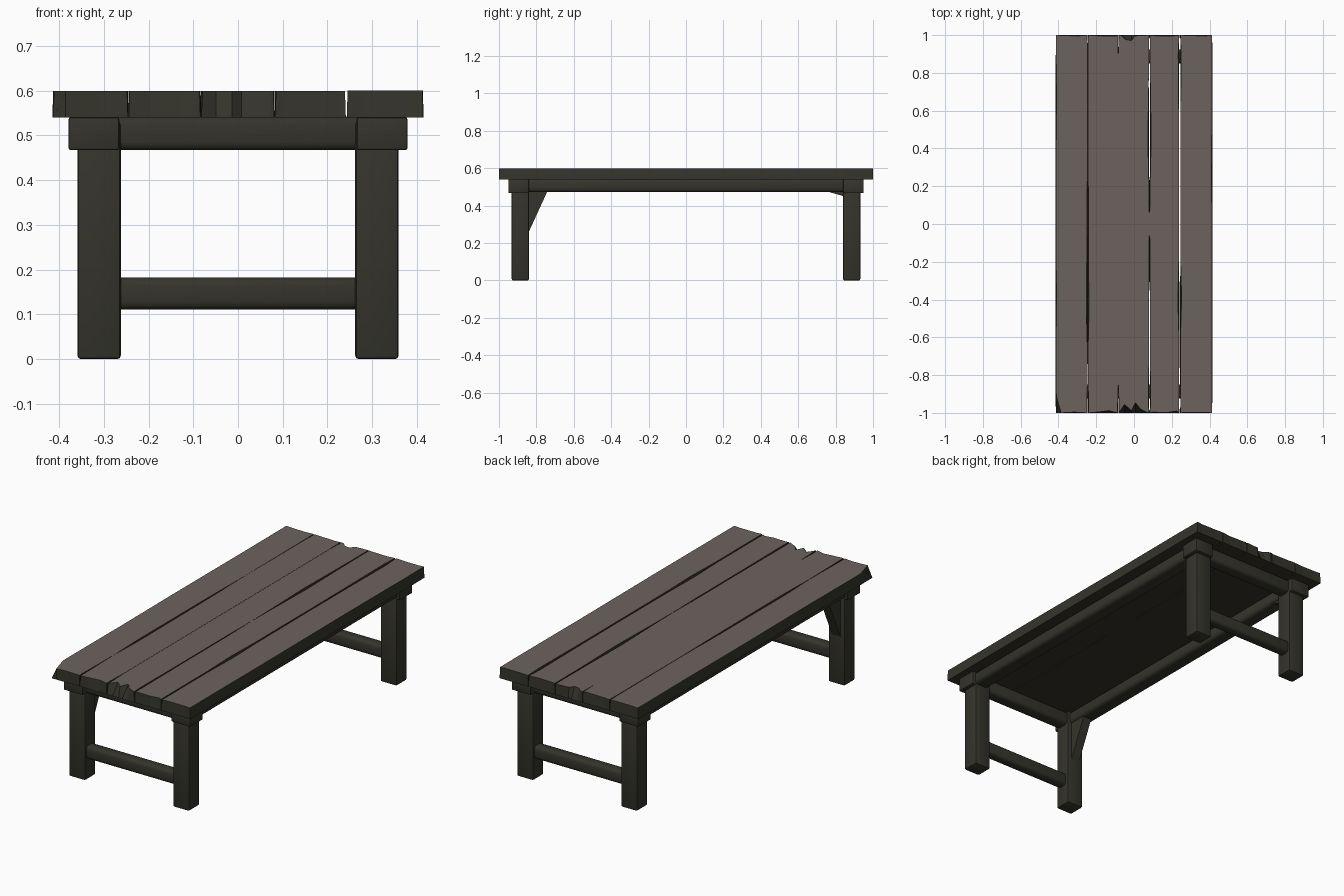
import bpy, bmesh, math, random
from mathutils import Vector

if "Cube" in bpy.data.objects:
    bpy.data.objects.remove(bpy.data.objects["Cube"])

random.seed(4)


def material(name, colour):
    m = bpy.data.materials.new(name)
    m.diffuse_color = (*colour, 1)
    m.use_nodes = True
    m.node_tree.nodes["Principled BSDF"].inputs["Base Color"].default_value = m.diffuse_color
    return m


TOP = material("weathered_board_top", (0.150, 0.124, 0.110))
DARK = material("dark_timber", (0.035, 0.034, 0.025))


def finish(name, bm, mats):
    bmesh.ops.recalc_face_normals(bm, faces=bm.faces)
    mesh = bpy.data.meshes.new(name)
    bm.to_mesh(mesh)
    bm.free()
    ob = bpy.data.objects.new(name, mesh)
    bpy.context.collection.objects.link(ob)
    for m in mats:
        mesh.materials.append(m)
    return ob


def smooth(ob, angle=40):
    bpy.ops.object.select_all(action='DESELECT')
    bpy.context.view_layer.objects.active = ob
    ob.select_set(True)
    bpy.ops.object.shade_smooth_by_angle(angle=math.radians(angle))


def beam(name, lo, hi, bevel=0.01, segments=2):
    """Timber block between two corners with worn edges."""
    lo, hi = Vector(lo), Vector(hi)
    bm = bmesh.new()
    bmesh.ops.create_cube(bm, size=1)
    for v in bm.verts:
        v.co = Vector([(lo[i] + hi[i]) / 2 + v.co[i] * (hi[i] - lo[i]) for i in range(3)])
    bmesh.ops.bevel(bm, geom=bm.edges[:], offset=bevel, segments=segments,
                    affect='EDGES', profile=0.5)
    ob = finish(name, bm, [DARK])
    smooth(ob)
    return ob


def wedge(name, x0, x1, pts):
    """Triangular bracket: outline in y and z, thick in x."""
    bm = bmesh.new()
    a = [bm.verts.new((x0, y, z)) for y, z in pts]
    b = [bm.verts.new((x1, y, z)) for y, z in pts]
    bm.faces.new(a)
    bm.faces.new(b[::-1])
    for i in range(len(pts)):
        j = (i + 1) % len(pts)
        bm.faces.new((a[i], a[j], b[j], b[i]))
    return finish(name, bm, [DARK])


# Joints between boards: x, then (y, half gap at top, half gap at bottom)
JOINTS = [
    (-0.415, [(-0.87, .002, 0), (-0.4, .004, 0), (0.1, .002, 0), (0.6, .004, 0)]),
    (-0.245, [(-0.98, .004, .001), (-0.7, .0005, 0), (-0.5, .006, 0), (-0.15, .005, 0),
              (0.1, .004, 0), (0.4, .0005, 0), (0.95, .002, 0)]),
    (-0.083, [(-0.97, .004, .001), (-0.85, .0003, 0), (0.9, .0003, 0)]),
    (0.082, [(-0.95, .005, .002), (-0.6, .003, .002), (-0.2, .003, .001), (0.0, .0005, 0),
             (0.2, .003, .001), (0.45, .009, .003), (0.75, .004, .004), (0.95, .003, .002)]),
    (0.242, [(-0.97, .004, .003), (-0.6, .004, .002), (-0.4, .010, .001), (-0.2, .005, .004),
             (0.2, .004, .003), (0.6, .005, .003), (0.9, .008, .003), (0.98, .004, .003)]),
    (0.415, [(-0.8, .003, 0), (-0.3, .002, 0), (0.3, .004, 0), (0.85, .002, 0)]),
]
# Chips in the board ends: (fraction across board, depth at the top edge)
FRONT = [
    [(0.0, .09), (0.17, .0), (0.6, .004)],
    [(0.3, .004), (0.7, .012), (0.95, .002)],
    [(0.0, .004), (0.2, .045), (0.42, .012), (0.55, .055), (0.72, .02), (0.95, .002)],
    [(0.1, .004), (0.6, .002), (0.9, .010)],
    [(0.2, .003), (0.8, .003)],
]
BACK = [
    [(0.3, .003), (0.7, .004)],
    [(0.2, .003), (0.9, .006)],
    [(0.1, .004), (0.22, .022), (0.42, .03), (0.52, .004)],
    [(0.1, .003), (0.7, .006)],
    [(0.3, .003), (0.8, .004)],
]


def board(i):
    """Board between joints i and i+1, chipped at both ends."""
    (x0, left), (x1, right) = JOINTS[i], JOINTS[i + 1]
    pairs = []  # (top xy, bottom xy), anticlockwise
    for f, d in FRONT[i]:
        x = x0 + 0.001 + f * (x1 - x0 - 0.002)
        pairs.append(((x + (0.003 if f == 0 else 0), -1 + d), (x, -1)))
    pairs.append(((x1 - .003, -1), (x1 - .001, -1)))
    for y, t, b in right:
        pairs.append(((x1 - t, y), (x1 - b, y)))
    pairs.append(((x1 - .003, 1), (x1 - .001, 1)))
    for f, d in BACK[i][::-1]:
        x = x0 + f * (x1 - x0)
        pairs.append(((x, 1 - d), (x, 1)))
    pairs.append(((x0 + .003, 1), (x0 + .001, 1)))
    for y, t, b in left[::-1]:
        pairs.append(((x0 + t, y), (x0 + b, y)))
    if FRONT[i][0][0] > 0:
        pairs.append(((x0 + .003, -1), (x0 + .001, -1)))
    bm = bmesh.new()
    zt = 0.6 - random.uniform(0, .002)
    top = [bm.verts.new((*p, zt)) for p, _ in pairs]
    bot = [bm.verts.new((*q, 0.54)) for _, q in pairs]
    upper = bm.faces.new(top)
    bm.faces.new(bot[::-1])
    n = len(pairs)
    for k in range(n):
        j = (k + 1) % n
        bm.faces.new((bot[k], bot[j], top[j], top[k]))
    for f in bm.faces:
        f.material_index = 0 if f is upper else 1
    finish(f"top_board_{i + 1}", bm, [TOP, DARK])


for i in range(5):
    board(i)

# Legs with square heads that overhang outwards
for ex, sx in (("left", -1), ("right", 1)):
    for ey, sy in (("front", -1), ("back", 1)):
        def span(a, b, s):
            return sorted((a * s, b * s))
        xl, yl = span(.262, .359, sx), span(.84, .932, sy)
        beam(f"{ey}_{ex}_leg", (xl[0], yl[0], 0), (xl[1], yl[1], .53), .008)
        xh, yh = span(.265, .379, sx), span(.84, .95, sy)
        beam(f"{ey}_{ex}_leg_head", (xh[0], yh[0], .467), (xh[1], yh[1], .541), .006)

# Long rails under the sides
for ex, sx in (("left", -1), ("right", 1)):
    x = sorted((.275 * sx, .362 * sx))
    beam(f"{ex}_side_rail", (x[0], -.86, .472), (x[1], .86, .542), .02, 3)

# End rails and low stretchers
for ey, sy in (("front", -1), ("back", 1)):
    y = sorted((.85 * sy, .925 * sy))
    beam(f"{ey}_end_rail", (-.28, y[0], .467), (.28, y[1], .542), .018, 3)
    y = sorted((.86 * sy, .92 * sy))
    beam(f"{ey}_stretcher", (-.28, y[0], .111), (.28, y[1], .182), .018, 3)

# Brackets between legs and side rail
wedge("front_left_bracket", -.335, -.285, [(-.845, .25), (-.845, .49), (-.735, .49)])
wedge("back_left_bracket", -.335, -.285, [(.845, .45), (.845, .49), (.74, .48)])
